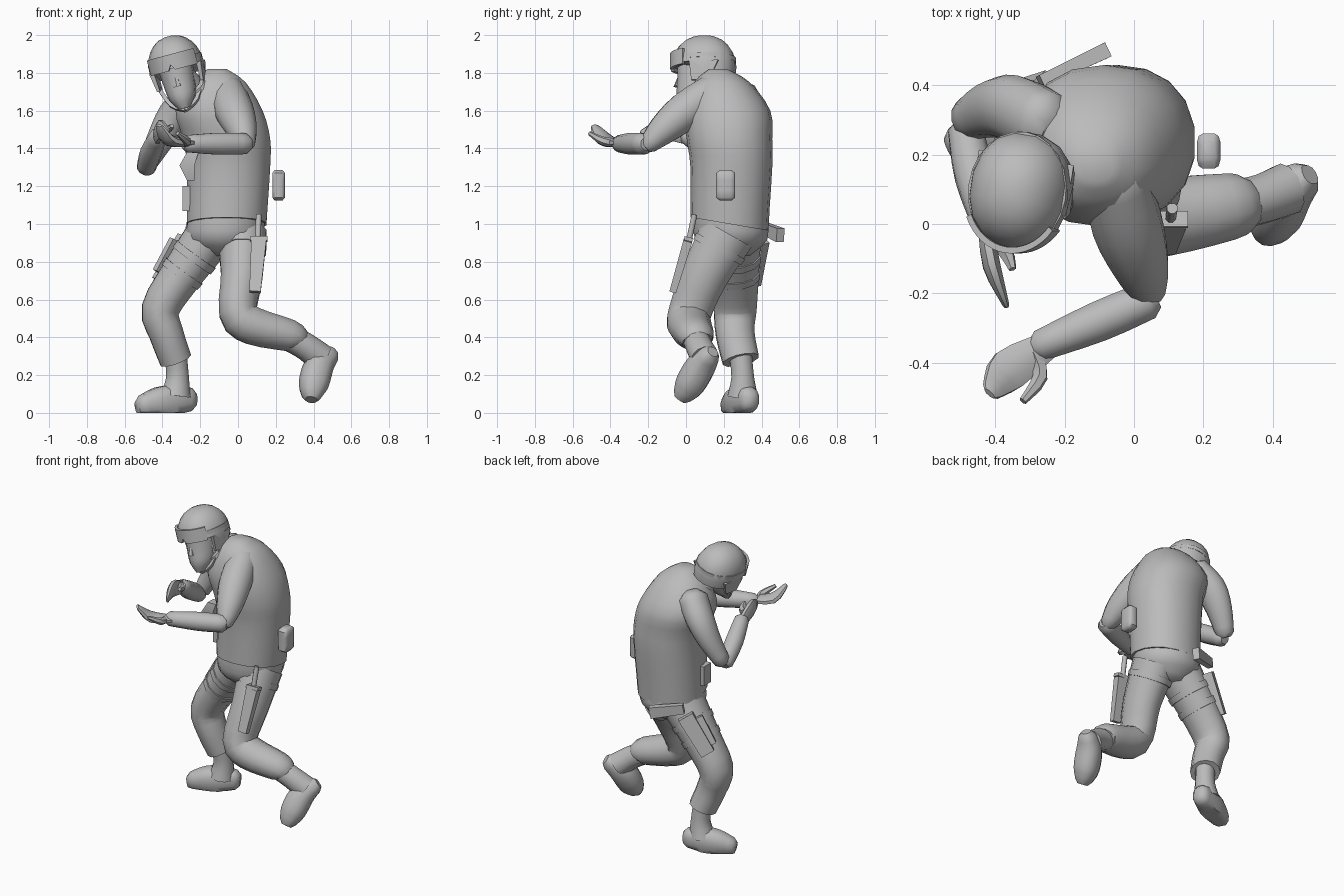
import bpy, bmesh, math
from mathutils import Vector, Matrix

cube = bpy.data.objects.get("Cube")
if cube:
    bpy.data.objects.remove(cube, do_unlink=True)

shade = (.5, .5, .5, 1)
grey = bpy.data.materials.new("plain_grey")
grey.use_nodes = True
grey.diffuse_color = shade
grey.node_tree.nodes["Principled BSDF"].inputs["Base Color"].default_value = shade

UP = Vector((0, 0, 1))
RIGHTWARD = Vector((1, 0, 0))


def finish(name, bm):
    bmesh.ops.recalc_face_normals(bm, faces=bm.faces)
    mesh = bpy.data.meshes.new(name)
    bm.to_mesh(mesh)
    bm.free()
    mesh.materials.append(grey)
    obj = bpy.data.objects.new(name, mesh)
    bpy.context.collection.objects.link(obj)
    bpy.ops.object.select_all(action="DESELECT")
    obj.select_set(True)
    bpy.context.view_layer.objects.active = obj
    bpy.ops.object.shade_smooth_by_angle(angle=math.radians(50))


def smooth_path(rows, steps):
    """Interpolate position and radius along a smooth curve through the rows."""
    padded = [rows[0], *rows, rows[-1]]
    result = []
    for a, b, c, d in zip(padded, padded[1:], padded[2:], padded[3:]):
        handle_out, handle_in = b + (c - a) / 6, c - (d - b) / 6
        for step in range(steps):
            t = step / steps
            middle = handle_out.lerp(handle_in, t)
            first = b.lerp(handle_out, t).lerp(middle, t)
            second = middle.lerp(handle_in.lerp(c, t), t)
            result.append(first.lerp(second, t))
    return result + [rows[-1]]


def rounded_end(end, neighbour):
    outward = (end.xyz - neighbour.xyz).normalized() * end.w * .5
    return Vector((*(end.xyz + outward), end.w * .6))


def tube(name, path, depth=1, side=RIGHTWARD, axis=None, sides=12, power=2,
         steps=3, rounded=False, tweak=None, frame=None):
    """Loft rings along rows of x, y, z, radius; depth is the other radius as a ratio."""
    rows = smooth_path([Vector(row) for row in path], steps)
    if rounded:
        rows = [rounded_end(rows[0], rows[1]), *rows, rounded_end(rows[-1], rows[-2])]
    bm = bmesh.new()
    side = Vector(side)
    rings = []
    for i, row in enumerate(rows):
        before, after = rows[max(i - 1, 0)], rows[min(i + 1, len(rows) - 1)]
        along = axis or (after.xyz - before.xyz).normalized()
        side = (side - along * side.dot(along)).normalized()
        other = along.cross(side) * depth
        radius = row.w / math.cos(math.pi / sides)
        ring = []
        for k in range(sides):
            angle = math.tau * (k + .5) / sides
            u, v = (math.copysign(abs(w) ** (2 / power), w)
                    for w in (math.cos(angle), math.sin(angle)))
            point = row.xyz + (side * u + other * v) * radius
            ring.append(bm.verts.new(tweak(point) if tweak else point))
        rings.append(ring)
    for low, high in zip(rings, rings[1:]):
        for k in range(sides):
            j = (k + 1) % sides
            bm.faces.new((low[k], low[j], high[j], high[k]))
    bm.faces.new(rings[0])
    bm.faces.new(rings[-1])
    if frame:
        bm.transform(frame)
    finish(name, bm)


def slab(name, path, **options):
    tube(name, path, sides=4, steps=1, **options)


# Torso with a sloping vest hem, hips and neck
def slope_hem(point):
    drop = (point.y - .23) * .17 if point.z < 1.05 else 0
    return point - UP * drop


tube("vest", [(-.06, .23, 1, .21), (-.05, .24, 1.3, .22), (-.06, .23, 1.45, .23),
              (-.1, .22, 1.6, .23), (-.11, .19, 1.75, .15), (-.11, .17, 1.82, .05)],
     depth=.97, axis=UP, sides=18, power=2.2, tweak=slope_hem)
tube("hips", [(-.06, .23, 1.04, .2), (-.07, .24, .92, .2), (-.07, .24, .83, .1)],
     depth=.96, axis=UP, sides=16)
tube("collar", [(-.17, .17, 1.64, .13), (-.24, .09, 1.74, .07)], steps=1)
tube("neck", [(-.2, .16, 1.66, .07), (-.3, .07, 1.8, .06)], steps=1)

# Left arm, reaching across the body
tube("left_upper_arm", [(-.06, .15, 1.71, .09), (-.02, 0, 1.6, .1), (.02, -.12, 1.5, .08),
                        (.04, -.2, 1.42, .05)], rounded=True)
tube("left_forearm", [(.04, -.22, 1.425, .055), (-.1, -.28, 1.425, .058),
                      (-.27, -.35, 1.425, .045)], rounded=True)
tube("left_hand", [(-.25, -.35, 1.43, .04), (-.36, -.42, 1.44, .06), (-.41, -.48, 1.51, .03)],
     depth=.45, side=(.6, -.8, 0), sides=8, rounded=True)
tube("left_thumb", [(-.29, -.37, 1.43, .02), (-.27, -.44, 1.44, .02), (-.32, -.51, 1.48, .01)],
     sides=6)

# Right arm, bent up in front of the chest
tube("right_upper_arm", [(-.25, .28, 1.67, .09), (-.34, .33, 1.57, .085),
                         (-.41, .33, 1.45, .07), (-.48, .3, 1.32, .05)],
     depth=1.15, rounded=True)
tube("right_forearm", [(-.485, .27, 1.3, .05), (-.46, .14, 1.38, .056), (-.42, 0, 1.47, .045)],
     rounded=True)
tube("right_hand", [(-.43, .01, 1.46, .04), (-.41, -.12, 1.5, .05), (-.37, -.23, 1.48, .02)],
     depth=.5, side=UP, sides=8, rounded=True)
tube("right_thumb", [(-.41, -.04, 1.5, .02), (-.37, -.08, 1.5, .02), (-.35, -.13, 1.52, .01)],
     sides=6)

# Trouser legs with thigh straps
left_leg = [(.02, .22, .95, .13), (.02, .1, .73, .11), (0, .02, .53, .1),
            (.08, .02, .46, .1), (.27, .05, .41, .085), (.31, .06, .38, .07)]
right_leg = [(-.14, .25, .95, .13), (-.3, .26, .73, .11), (-.41, .26, .55, .1),
             (-.38, .26, .42, .09), (-.33, .29, .28, .085)]
for label, leg, straps in (("left", left_leg, [.3]), ("right", right_leg, [.5, .9])):
    tube(label + "_trouser", leg, depth=1.13)
    hip, thigh = Vector(leg[0]), Vector(leg[1])
    margin = Vector((0, 0, 0, .006))
    for number, place in enumerate(straps, 1):
        ends = [hip.lerp(thigh, place + extra) + margin for extra in (0, .15)]
        tube(f"{label}_thigh_strap_{number}", ends, depth=1.13, steps=1)


# Boots, the right one flat on the ground and the left one lifted
def above_floor(point):
    return Vector((point.x, point.y, max(point.z, 0)))


tube("right_boot_shaft", [(-.33, .29, .3, .06), (-.32, .3, .19, .06), (-.33, .3, .09, .08)])
tube("right_boot", [(-.25, .34, .07, .05), (-.32, .31, .07, .065), (-.42, .27, .05, .07),
                    (-.51, .23, .03, .05)],
     depth=1.2, side=(-.4, .9, 0), power=2.5, rounded=True, tweak=above_floor)
tube("left_boot_shaft", [(.27, .05, .4, .07), (.36, .07, .35, .07), (.44, .1, .29, .075)])
tube("left_boot", [(.49, .13, .31, .05), (.43, .08, .25, .075), (.4, .02, .15, .075),
                   (.39, -.02, .09, .05)],
     side=(.4, -.9, .4), power=2.4, rounded=True)

# Head, tipped sideways and turned a little
head = (Matrix.Translation((-.325, .095, 1.83)) @ Matrix.Rotation(math.radians(-15), 4, "Y")
        @ Matrix.Rotation(math.radians(-9), 4, "Z"))


def raise_brow(point):
    in_front = point.z < -.03 and point.y < -.03
    return point + UP * .06 if in_front else point


dome = [(0, 0, .17 * math.sin(turn), .143 * math.cos(turn) ** .9)
        for turn in (math.radians(14 * i) for i in range(7))]
tube("helmet", [(0, 0, -.05, .138), *dome], depth=1.18, axis=UP, sides=16, power=2.2,
     steps=1, tweak=raise_brow, frame=head)
tube("face", [(0, -.09, -.22, .03), (0, -.06, -.16, .07), (0, -.04, -.08, .083),
              (0, -.03, 0, .09)], depth=1.2, axis=UP, frame=head)
tube("nose", [(0, -.13, -.05, .01), (0, -.14, -.1, .02)], axis=UP, sides=6, steps=1, frame=head)
for sign, label in ((1, "left"), (-1, "right")):
    slab(label + "_ear_flap", [(sign * .13, .02, 0, .013), (sign * .12, 0, -.1, .008)],
         depth=6, axis=UP, frame=head)
    tube(label + "_chin_strap", [(sign * .12, 0, -.09, .01), (sign * .07, -.06, -.19, .01),
                                 (0, -.09, -.23, .01)], sides=4, frame=head)


def helmet_band(name, start, end, low, high, radius, notch=0):
    """Curved plate around the helmet between two angles, with a notch in the middle."""
    bm = bmesh.new()
    columns = []
    count = 16
    for i in range(count + 1):
        angle = math.radians(start + (end - start) * i / count)
        x, y = radius * math.cos(angle), radius * 1.18 * math.sin(angle)
        bottom = low + (notch if i == count // 2 else 0)
        corners = ((1, bottom), (1, high), (.9, high), (.9, bottom))
        columns.append([bm.verts.new((x * w, y * w, z)) for w, z in corners])
    for a, b in zip(columns, columns[1:]):
        for k in range(4):
            j = (k + 1) % 4
            bm.faces.new((a[k], b[k], b[j], a[j]))
    bm.faces.new(columns[0])
    bm.faces.new(columns[-1])
    bm.transform(head)
    finish(name, bm)


helmet_band("goggle_lens", 212, 328, low=-.01, high=.075, radius=.153, notch=.03)
helmet_band("goggle_strap", -32, 212, low=.02, high=.045, radius=.146)

# Pouches and chest flap
tube("side_pouch", [(.215, .21, 1.14, .033), (.215, .21, 1.27, .033)], depth=1.5, axis=UP,
     power=4, rounded=True)
slab("belt_pouch", [(-.275, .19, 1.07, .02), (-.275, .19, 1.2, .02)], depth=2)
slab("chest_flap", [(-.25, .09, 1.23, .02), (-.27, .09, 1.31, .04), (-.24, .09, 1.38, .03)],
     axis=UP)

# Knife in its sheath on the left thigh
slab("knife_sheath", [(.09, -.07, .64, .03), (.11, .01, .91, .04)], depth=.6)
slab("knife_guard", [(.11, .01, .91, .045), (.11, .015, .93, .045)], depth=.5)
tube("knife_handle", [(.105, .015, .91, .015), (.11, .045, 1.05, .015)], sides=8, steps=1)

# Holster on the right thigh with the pistol grip sticking out behind
outward = (.8, .45, .4)
slab("holster", [(-.27, .39, .92, .05), (-.41, .35, .69, .045)], depth=.6, side=outward)
slab("holster_plate", [(-.31, .36, .9, .06), (-.4, .34, .73, .06)], depth=.3, side=outward)
slab("pistol_grip", [(-.27, .41, .98, .03), (-.08, .5, .94, .037)], depth=.6, side=UP)
